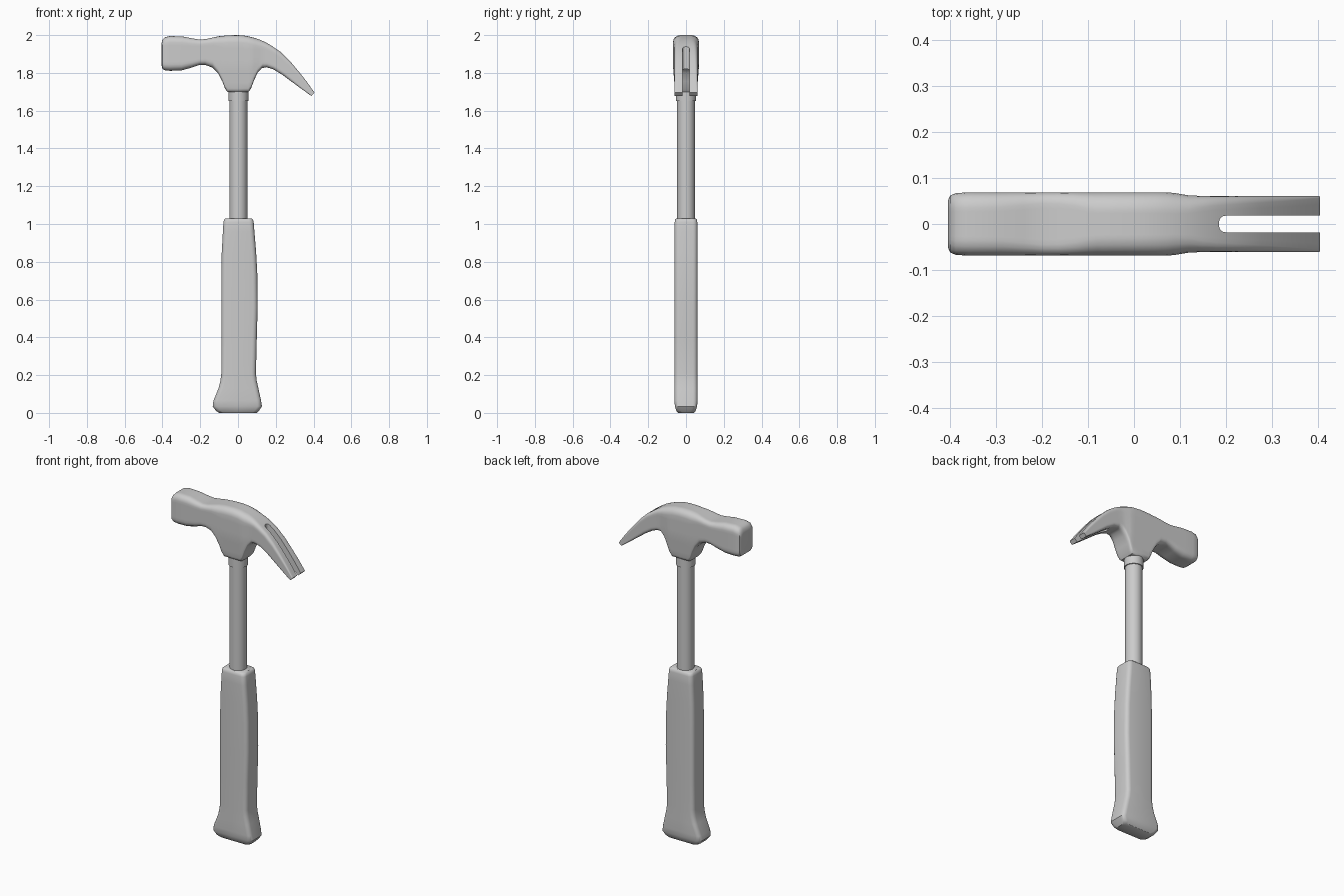
import bpy, bmesh, math
from mathutils import Vector

if "Cube" in bpy.data.objects:
    bpy.data.objects.remove(bpy.data.objects["Cube"])


def rounded_rect(a, b, ra, rb, seg=4, side=8):
    """2D loop, half sizes a (u) and b (v); corner radius ra at +v, rb at -v."""
    corners = []
    for su, sv, start, r in ((1, 1, 0, ra), (-1, 1, 90, ra), (-1, -1, 180, rb), (1, -1, 270, rb)):
        arc = []
        for i in range(seg + 1):
            t = math.radians(start + 90 * i / seg)
            arc.append(Vector((su * (a - r) + r * math.cos(t), sv * (b - r) + r * math.sin(t))))
        corners.append(arc)
    pts = []
    for k, arc in enumerate(corners):
        pts += arc
        nxt = corners[(k + 1) % 4][0]
        pts += [arc[-1].lerp(nxt, i / side) for i in range(1, side)]
    return pts


def loft(name, rings):
    bm = bmesh.new()
    loops = [[bm.verts.new(p) for p in ring] for ring in rings]
    n = len(loops[0])
    for r0, r1 in zip(loops, loops[1:]):
        for i in range(n):
            j = (i + 1) % n
            bm.faces.new((r0[i], r0[j], r1[j], r1[i]))
    bm.faces.new(loops[0][::-1])
    bm.faces.new(loops[-1])
    bmesh.ops.recalc_face_normals(bm, faces=bm.faces)
    mesh = bpy.data.meshes.new(name)
    bm.to_mesh(mesh)
    bm.free()
    ob = bpy.data.objects.new(name, mesh)
    bpy.context.collection.objects.link(ob)
    return ob


def smooth(ob, angle=40):
    bpy.ops.object.select_all(action='DESELECT')
    ob.select_set(True)
    bpy.context.view_layer.objects.active = ob
    bpy.ops.object.shade_smooth_by_angle(angle=math.radians(angle))


def flat_ring(z, x0, x1, y, r, **kw):
    cx = (x0 + x1) / 2
    return [(cx + p.x, p.y, z) for p in rounded_rect((x1 - x0) / 2, y, r, r, **kw)]


# Grip: z, left x, right x, half depth
grip = [(0.0, -0.10, 0.10, 0.042), (0.012, -0.118, 0.112, 0.052), (0.035, -0.134, 0.127, 0.059),
        (0.065, -0.13, 0.122, 0.061), (0.13, -0.103, 0.108, 0.061), (0.17, -0.093, 0.099, 0.061),
        (0.21, -0.088, 0.095, 0.061), (0.38, -0.088, 0.099, 0.061), (0.56, -0.088, 0.104, 0.061),
        (0.74, -0.088, 0.102, 0.061), (0.85, -0.086, 0.096, 0.061), (0.96, -0.08, 0.087, 0.061),
        (1.01, -0.077, 0.083, 0.060), (1.023, -0.074, 0.080, 0.057), (1.03, -0.066, 0.072, 0.05)]
smooth(loft("grip", [flat_ring(*g, r=0.024, side=2) for g in grip]))

# Shaft and collar
for name, r, z0, z1 in (("shaft", 0.047, 0.98, 1.75), ("collar", 0.053, 1.65, 1.72)):
    bpy.ops.mesh.primitive_cylinder_add(vertices=32, radius=r, depth=z1 - z0,
                                        location=(0.002, 0, (z0 + z1) / 2))
    ob = bpy.context.object
    ob.name = name
    smooth(ob)

# Head: top x, top z, bottom x, bottom z of each cross-section from face to claw tip
head = [(-0.405, 1.955, -0.405, 1.84), (-0.400, 1.975, -0.400, 1.822), (-0.388, 1.988, -0.388, 1.814),
        (-0.36, 1.995, -0.36, 1.811), (-0.29, 1.992, -0.30, 1.813), (-0.24, 1.982, -0.245, 1.828),
        (-0.20, 1.976, -0.205, 1.842), (-0.165, 1.98, -0.175, 1.843), (-0.13, 1.988, -0.135, 1.828),
        (-0.10, 1.994, -0.105, 1.798), (-0.08, 1.996, -0.083, 1.755), (-0.065, 1.998, -0.068, 1.715),
        (-0.045, 1.999, -0.055, 1.698), (0.0, 2.0, 0.0, 1.697), (0.045, 1.996, 0.055, 1.698),
        (0.07, 1.99, 0.068, 1.715), (0.09, 1.985, 0.083, 1.755), (0.12, 1.974, 0.102, 1.798),
        (0.15, 1.96, 0.126, 1.825), (0.18, 1.942, 0.15, 1.83), (0.225, 1.911, 0.185, 1.82),
        (0.275, 1.863, 0.235, 1.79), (0.325, 1.803, 0.29, 1.749), (0.365, 1.752, 0.335, 1.716),
        (0.405, 1.695, 0.388, 1.678)]
end_inset = {0: 0.018, 1: 0.007, 2: 0.002}
rings = []
for k, (xt, zt, xb, zb) in enumerate(head):
    top, bot = Vector((xt, 0, zt)), Vector((xb, 0, zb))
    mid, axis = (top + bot) / 2, (top - bot).normalized()
    half = (top - bot).length / 2
    blend = min(max((xt - 0.08) / 0.05, 0), 1)
    w = 0.069 - 0.008 * blend - end_inset.get(k, 0)
    r = min(0.038, 0.36 * half)
    rb = min(r, 0.02) if abs(xb) < 0.11 else r
    ring = []
    for p in rounded_rect(w, half, r, rb):
        q = mid + axis * p.y
        # the neck narrows in depth towards the shaft
        taper = 0.0
        if abs(xb) < 0.13:
            taper = min(max((1.84 - q.z) / 0.14, 0), 1)
        ring.append((q.x, p.x * (1 - 0.16 * taper), q.z))
    rings.append(ring)
head_ob = loft("claw_head", rings)

# Nail slot splitting the claw
cutter = loft("slot_cutter", [flat_ring(z, 0.185, 0.6, 0.018, 0.014, side=1) for z in (1.5, 2.1)])
cutter.hide_render = True
mod = head_ob.modifiers.new("slot", 'BOOLEAN')
mod.operation = 'DIFFERENCE'
mod.solver = 'EXACT'
mod.object = cutter
bpy.ops.object.select_all(action='DESELECT')
head_ob.select_set(True)
bpy.context.view_layer.objects.active = head_ob
bpy.ops.object.modifier_apply(modifier=mod.name)
bpy.data.objects.remove(cutter)
smooth(head_ob)
